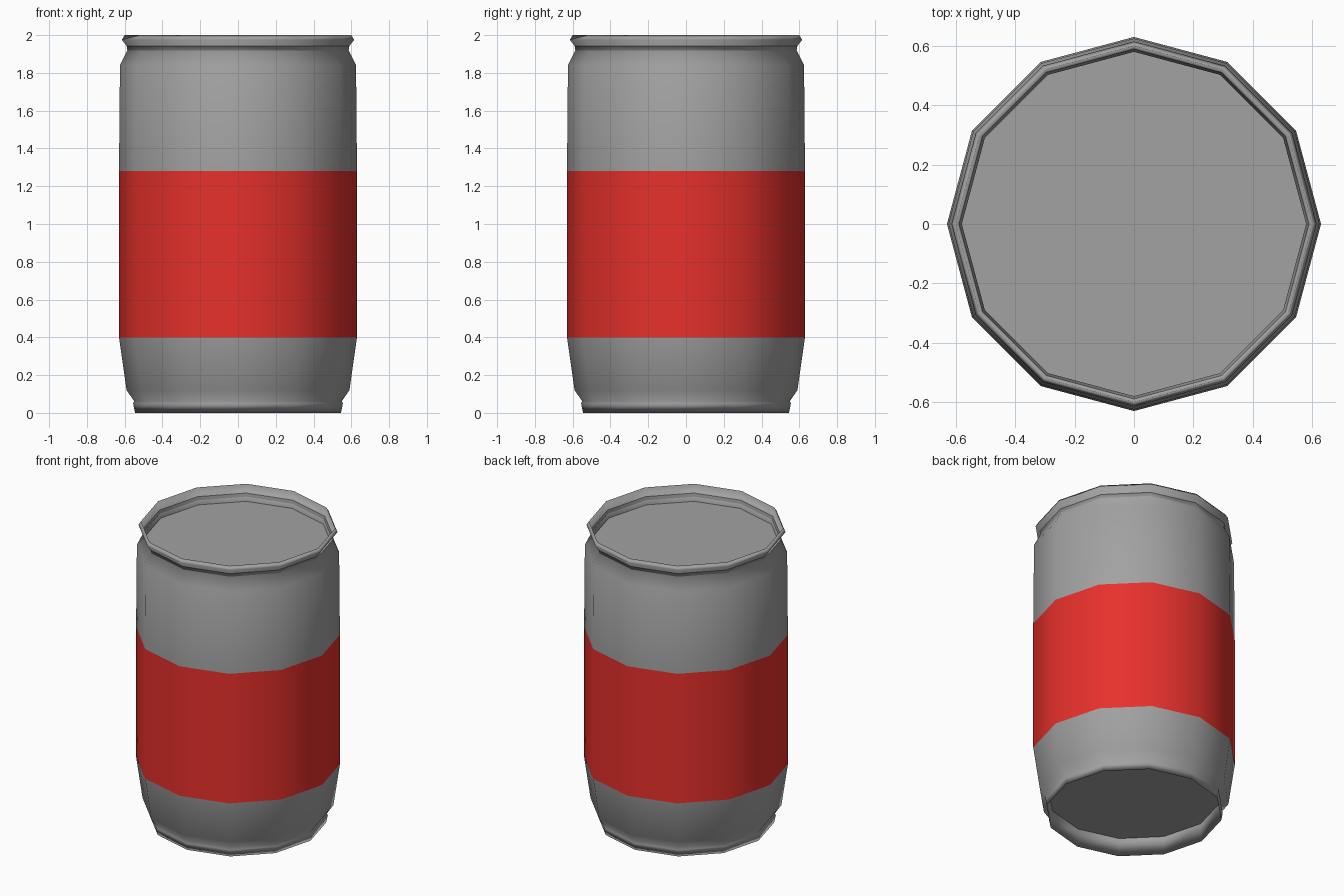
import bpy, bmesh, math

if "Cube" in bpy.data.objects:
    bpy.data.objects.remove(bpy.data.objects["Cube"])

SIDES = 12


def material(name, rgb):
    m = bpy.data.materials.new(name)
    m.diffuse_color = (*rgb, 1)
    m.use_nodes = True
    m.node_tree.nodes["Principled BSDF"].inputs["Base Color"].default_value = m.diffuse_color
    return m


def lathe(name, profile, mat, cap=None):
    """Revolve (radius, height) points listed bottom to top; cap the 'first' or 'last' ring."""
    bm = bmesh.new()
    rings = [[bm.verts.new((r * math.cos(2 * math.pi * i / SIDES),
                            r * math.sin(2 * math.pi * i / SIDES), z))
              for i in range(SIDES)] for r, z in profile]
    for a, b in zip(rings, rings[1:]):
        for i in range(SIDES):
            j = (i + 1) % SIDES
            bm.faces.new((a[i], a[j], b[j], b[i])).smooth = True
    # the disc has its own vertices so that it stays flat shaded
    if cap == "last":
        bm.faces.new([bm.verts.new(v.co) for v in rings[-1]])
    elif cap == "first":
        bm.faces.new([bm.verts.new(v.co) for v in reversed(rings[0])])
    mesh = bpy.data.meshes.new(name)
    bm.to_mesh(mesh)
    bm.free()
    mesh.materials.append(mat)
    ob = bpy.data.objects.new(name, mesh)
    bpy.context.collection.objects.link(ob)
    return ob


metal = material("dark_metal", (0.36, 0.36, 0.36))
red = material("label_red", (0.80, 0.03, 0.025))

# lower body: recessed base, foot rim, flare up to the label
lathe("lower_body", [(0.535, 0.12), (0.545, 0.0), (0.555, 0.05), (0.55, 0.063),
                     (0.59, 0.12), (0.63, 0.40)], metal, "first")

# red label band
lathe("label_band", [(0.63, 0.40), (0.63, 1.28)], red)

# upper body: shoulder, neck, rim and recessed lid
lathe("upper_body", [(0.63, 1.28), (0.625, 1.84), (0.58, 1.93), (0.615, 1.975),
                     (0.60, 2.0), (0.58, 1.89)], metal, "last")
